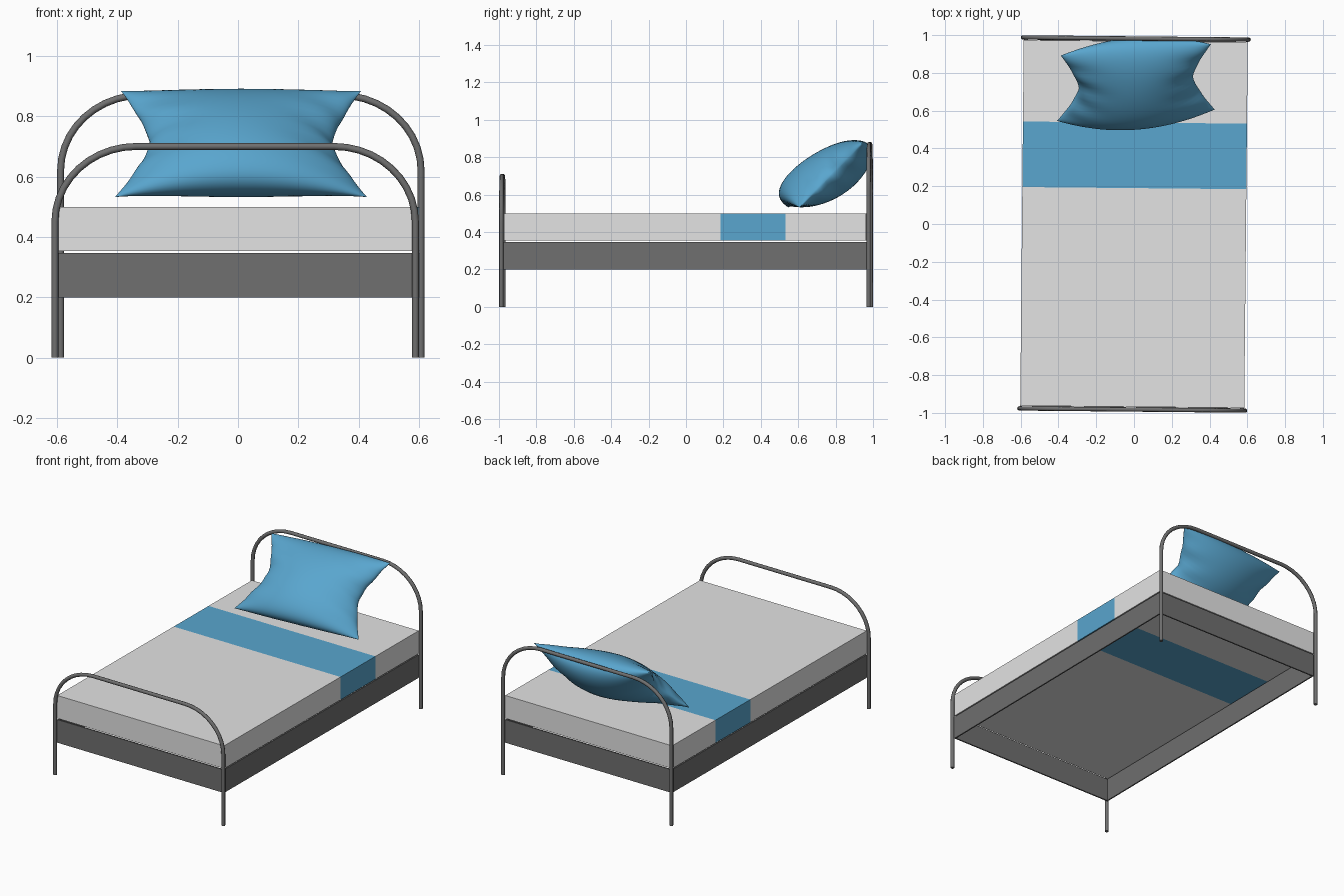
import bpy, bmesh
from math import sin, cos, pi, radians
from mathutils import Matrix

if "Cube" in bpy.data.objects:
    bpy.data.objects.remove(bpy.data.objects["Cube"])

YAW = radians(-0.55)          # whole bed sits very slightly turned


def material(name, r, g, b):
    m = bpy.data.materials.new(name)
    m.use_nodes = True
    m.diffuse_color = (r, g, b, 1)
    m.node_tree.nodes["Principled BSDF"].inputs["Base Color"].default_value = (r, g, b, 1)
    return m


GREY = material("dark grey metal", 0.16, 0.16, 0.16)
PALE = material("pale grey fabric", 0.77, 0.77, 0.77)
BLUE = material("blue fabric", 0.1, 0.38, 0.62)


def add_object(name, data, *mats):
    ob = bpy.data.objects.new(name, data)
    bpy.context.collection.objects.link(ob)
    for m in mats:
        data.materials.append(m)
    return ob


def box(half_x, half_y, z0, z1):
    bm = bmesh.new()
    bmesh.ops.create_cube(bm, size=1)
    for v in bm.verts:
        v.co.x *= 2 * half_x
        v.co.y *= 2 * half_y
        v.co.z = z1 if v.co.z > 0 else z0
    return bm


def finish(bm, name, *mats):
    me = bpy.data.meshes.new(name)
    bm.to_mesh(me)
    bm.free()
    return add_object(name, me, *mats)


# Side rails: a box open at top and bottom, given thickness
bm = box(0.593, 0.97, 0.2, 0.347)
bm.normal_update()
bmesh.ops.delete(bm, geom=[f for f in bm.faces if abs(f.normal.z) > 0.5], context="FACES")
rails = finish(bm, "bed_rails", GREY)
solid = rails.modifiers.new("thickness", "SOLIDIFY")
solid.thickness = 0.012
solid.offset = -1
rails.rotation_euler.z = YAW

# Mattress with a blue band running around it
BAND = (0.19, 0.537)
bm = box(0.593, 0.968, 0.354, 0.5)
for y in BAND:
    bmesh.ops.bisect_plane(bm, geom=bm.verts[:] + bm.edges[:] + bm.faces[:],
                           plane_co=(0, y, 0), plane_no=(0, 1, 0))
for f in bm.faces:
    f.material_index = int(BAND[0] < f.calc_center_median().y < BAND[1])
finish(bm, "mattress", PALE, BLUE).rotation_euler.z = YAW


# Bent tube hoops that form the legs and end boards
def hoop(name, y, top):
    rx, rz, half = 0.27, 0.25, 0.5975
    arc = [(half - rx + rx * cos(t), top - rz + rz * sin(t))
           for t in (pi / 2 * i / 10 for i in range(11))]
    right = [(half, 0)] + arc
    pts = right + [(-x, z) for x, z in reversed(right)]
    cu = bpy.data.curves.new(name, "CURVE")
    cu.dimensions = "3D"
    cu.bevel_depth = 0.0115
    cu.bevel_resolution = 2
    cu.use_fill_caps = True
    sp = cu.splines.new("POLY")
    sp.points.add(len(pts) - 1)
    for p, (x, z) in zip(sp.points, pts):
        p.co = (x, y, z, 1)
    sp.use_smooth = True
    add_object(name, cu, GREY).rotation_euler.z = YAW


hoop("head_hoop", 0.982, 0.87)
hoop("foot_hoop", -0.982, 0.7)


# Pillow: two bulging sheets joined at a pinched seam, leaning on the head end
def pillow_point(s, t, side):
    u, v = sin(s * pi / 2), sin(t * pi / 2)
    inner = max(0, 1 - v * v)
    outer = max(0, 1 - u * u)
    x = 0.01 + u * (0.408 - 0.01 * v) * (1 - 0.26 * (1 - abs(v) ** 1.4))
    along = 0.01 + v * (0.272 - 0.028 * u * u)
    puff = 0.132 * inner ** 0.5 * outer ** 0.6
    folds = 0.016 * sin(13 * v + 4 * u) * abs(u) ** 4 * inner * outer ** 0.3
    out = (v * (0.06 * u * u - 0.023) - 0.01 * u * u - 0.015 * inner * outer
           + side * puff + folds)
    return (x, 0.735 + 0.8 * along - 0.6 * out + 0.03 * u, 0.71 + 0.6 * along + 0.8 * out)


bm = bmesh.new()
for side in (1, -1):
    new = bmesh.ops.create_grid(bm, x_segments=40, y_segments=32, size=1)["verts"]
    for v in new:
        v.co = pillow_point(v.co.x, v.co.y, side)
bmesh.ops.remove_doubles(bm, verts=bm.verts, dist=0.0003)
bmesh.ops.recalc_face_normals(bm, faces=bm.faces)
pillow = finish(bm, "pillow", BLUE)
bpy.ops.object.select_all(action="DESELECT")
pillow.select_set(True)
bpy.context.view_layer.objects.active = pillow
bpy.ops.object.shade_smooth_by_angle(angle=radians(60))
